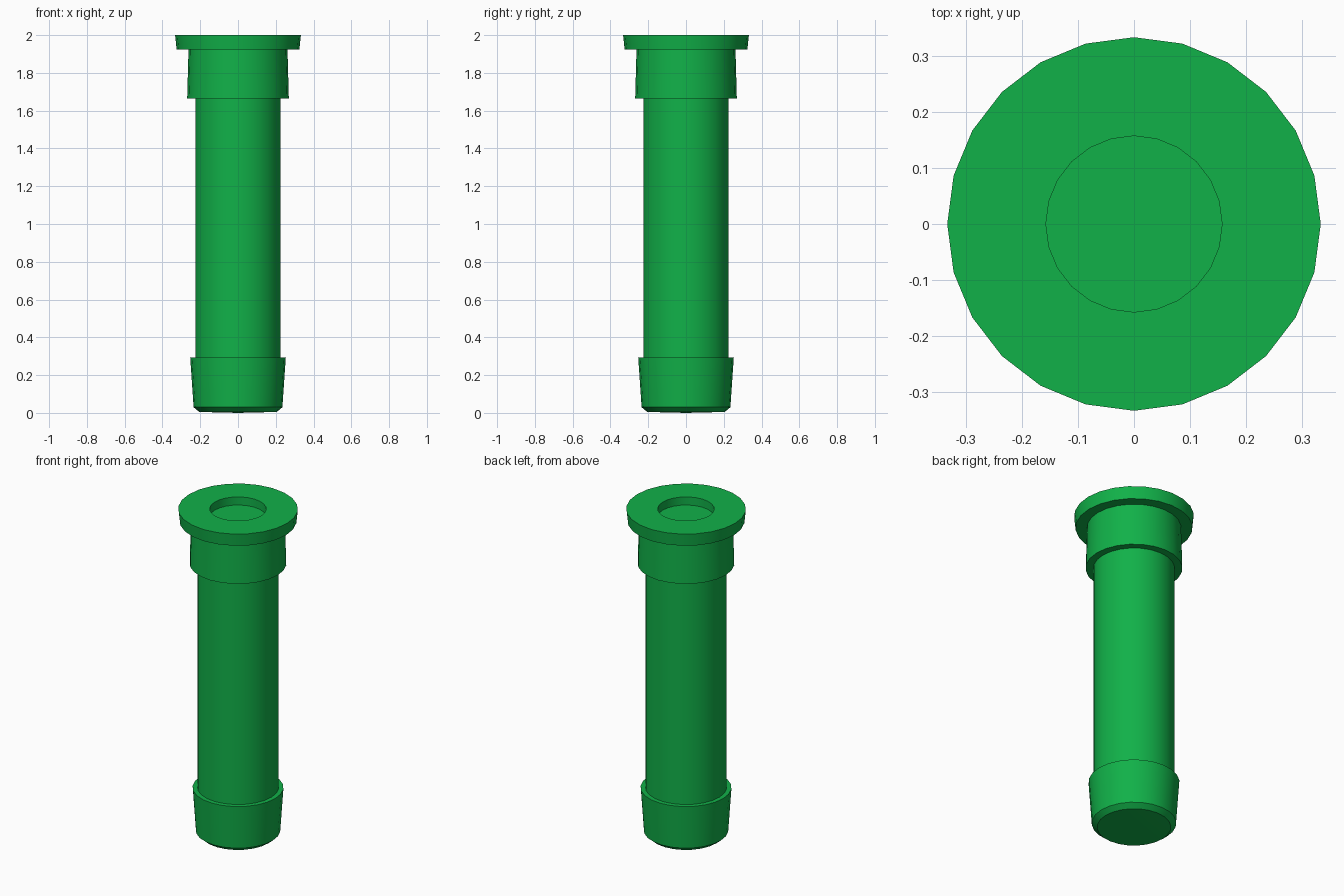
import bpy, bmesh, math

if "Cube" in bpy.data.objects:
    bpy.data.objects.remove(bpy.data.objects["Cube"])

SIDES = 24

green = bpy.data.materials.new("green")
green.diffuse_color = (0.0056, 0.44, 0.066, 1)
green.use_nodes = True
green.node_tree.nodes["Principled BSDF"].inputs["Base Color"].default_value = green.diffuse_color


def lathe(name, profile):
    """Spin (radius, z) points around z; radius 0 closes the ends."""
    bm = bmesh.new()
    verts = [bm.verts.new((r, 0, z)) for r, z in profile]
    edges = [bm.edges.new(p) for p in zip(verts, verts[1:])]
    bmesh.ops.spin(bm, geom=verts + edges, cent=(0, 0, 0), axis=(0, 0, 1),
                   angle=math.tau, steps=SIDES, use_merge=True)
    bmesh.ops.remove_doubles(bm, verts=bm.verts, dist=1e-4)
    bmesh.ops.recalc_face_normals(bm, faces=bm.faces)
    mesh = bpy.data.meshes.new(name)
    bm.to_mesh(mesh)
    bm.free()
    mesh.materials.append(green)
    obj = bpy.data.objects.new(name, mesh)
    bpy.context.collection.objects.link(obj)
    bpy.ops.object.select_all(action='DESELECT')
    obj.select_set(True)
    bpy.context.view_layer.objects.active = obj
    bpy.ops.object.shade_smooth_by_angle(angle=math.radians(30))
    return obj


# One continuous turned shell, from the base up to the recessed top
lathe("flanged_post", [
    (0, 0), (0.205, 0.005), (0.235, 0.03),      # rounded foot
    (0.253, 0.293), (0.226, 0.293),             # tapered lower collar
    (0.226, 1.665), (0.269, 1.665),             # shaft
    (0.262, 1.925), (0.325, 1.925),             # upper collar
    (0.333, 2.0), (0.157, 2.0),                 # top flange
    (0.157, 1.95), (0, 1.95),                   # shallow recess
])
